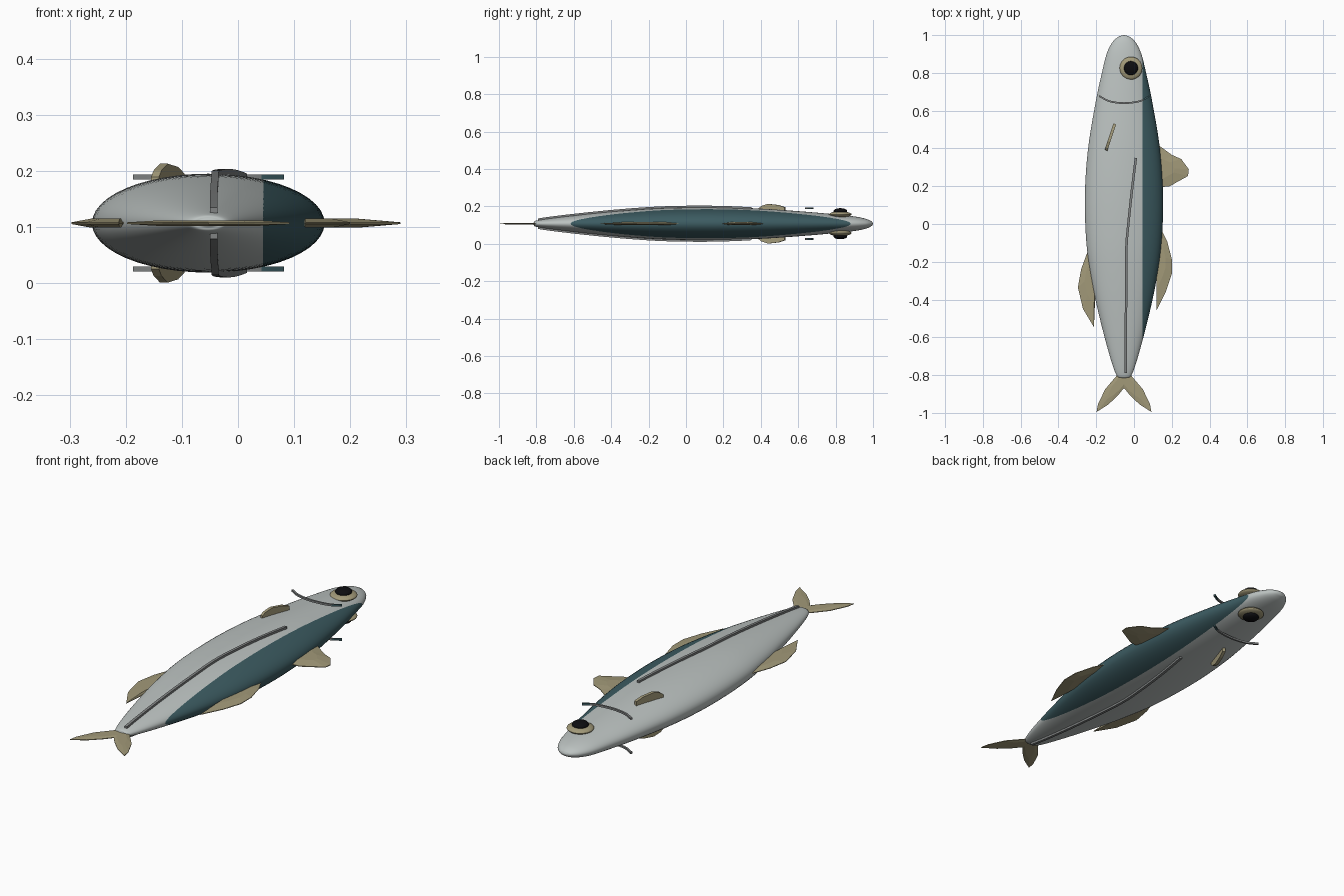
import bpy, bmesh, math
from mathutils import Vector

if "Cube" in bpy.data.objects:
    bpy.data.objects.remove(bpy.data.objects["Cube"])

CX, CZ, FLAT, BACK_X = -0.053, 0.107, 0.425, 0.045


def material(name, rgb):
    m = bpy.data.materials.new(name)
    m.use_nodes = True
    m.diffuse_color = (*rgb, 1)
    m.node_tree.nodes["Principled BSDF"].inputs["Base Color"].default_value = (*rgb, 1)
    return m


SILVER = material("silver skin", (0.50, 0.54, 0.53))
TEAL = material("teal back", (0.045, 0.105, 0.12))
OLIVE = material("olive fin", (0.36, 0.32, 0.19))
GREY = material("grey line", (0.22, 0.23, 0.23))
BLACK = material("black pupil", (0.004, 0.004, 0.005))


def finish(bm, name, mats, smooth=True):
    bmesh.ops.recalc_face_normals(bm, faces=bm.faces[:])
    mesh = bpy.data.meshes.new(name)
    bm.to_mesh(mesh)
    bm.free()
    for m in mats:
        mesh.materials.append(m)
    ob = bpy.data.objects.new(name, mesh)
    bpy.context.collection.objects.link(ob)
    if smooth:
        bpy.ops.object.select_all(action='DESELECT')
        ob.select_set(True)
        bpy.context.view_layer.objects.active = ob
        bpy.ops.object.shade_smooth_by_angle(angle=math.radians(40))
    return ob


def spline(points, steps):
    """Smooth path through the points."""
    p = [Vector(q) for q in points]
    p = [2 * p[0] - p[1]] + p + [2 * p[-1] - p[-2]]
    out = []
    for a, b, c, d in zip(p, p[1:], p[2:], p[3:]):
        for i in range(steps):
            t = i / steps
            out.append(0.5 * (2 * b + (c - a) * t + (2 * a - 5 * b + 4 * c - d) * t * t
                              + (3 * b - a - 3 * c + d) * t ** 3))
    return out + [p[-2]]


# Body profile: position along the length, half depth
PROFILE = spline([(-0.815, 0.015), (-0.8, 0.04), (-0.7, 0.075), (-0.5, 0.128), (-0.3, 0.171),
                  (-0.1, 0.199), (0.15, 0.207), (0.4, 0.19), (0.65, 0.149), (0.8, 0.117),
                  (0.9, 0.092), (0.96, 0.063), (0.99, 0.032), (0.998, 0.012)], 6)


def half_depth(y):
    for a, b in zip(PROFILE, PROFILE[1:]):
        if a.x <= y <= b.x:
            return a.y + (b.y - a.y) * (y - a.x) / (b.x - a.x)
    return 0.01


def skin_height(x, y):
    r = half_depth(y)
    return FLAT * math.sqrt(max(r * r - (x - CX) ** 2, 0))


def bridge(bm, a, b):
    n = len(a)
    for i in range(n):
        bm.faces.new((a[i], a[(i + 1) % n], b[(i + 1) % n], b[i]))


# Body, with the back cut off as a second colour
bm = bmesh.new()
rings = []
for y, r in PROFILE:
    angles = [math.tau * i / 48 for i in range(48)]
    rings.append([bm.verts.new((CX + r * math.cos(a), y, CZ + r * FLAT * math.sin(a))) for a in angles])
for a, b in zip(rings, rings[1:]):
    bridge(bm, a, b)
for ring, tip in ((rings[0], -0.82), (rings[-1], 1.0)):
    end = bm.verts.new((CX, tip, CZ))
    for i in range(48):
        bm.faces.new((ring[i], ring[(i + 1) % 48], end))
bmesh.ops.bisect_plane(bm, geom=bm.verts[:] + bm.edges[:] + bm.faces[:],
                       plane_co=(BACK_X, 0, 0), plane_no=(1, 0, 0))
for f in bm.faces:
    f.material_index = int(f.calc_center_median().x > BACK_X)
finish(bm, "body", [SILVER, TEAL])


# Flat fins: thick in the middle, thin at the rim
def fin(name, outline, root, thick=0.008):
    bm = bmesh.new()
    root = Vector(root)
    rim = [Vector(p) for p in outline]
    layers = []
    for scale, z in ((1, 0.0015), (0.6, thick), (0.6, -thick), (1, -0.0015)):
        layers.append([bm.verts.new((*root.lerp(p, scale), CZ + z)) for p in rim])
    for a, b in zip(layers, layers[1:] + layers[:1]):
        if a is not layers[1]:
            bridge(bm, a, b)
    bm.faces.new(layers[1])
    bm.faces.new(layers[2])
    finish(bm, name, [OLIVE], False)


fin("first_dorsal_fin", [(0.1, 0.43), (0.14, 0.41), (0.2, 0.366), (0.25, 0.344), (0.29, 0.29),
                         (0.286, 0.254), (0.228, 0.222), (0.19, 0.2), (0.1, 0.19)], (0.1, 0.3))
fin("second_dorsal_fin", [(0.1, 0), (0.14, -0.02), (0.175, -0.09), (0.2, -0.185), (0.2, -0.265),
                          (0.17, -0.355), (0.12, -0.456), (0.118, -0.29), (0.08, -0.28)], (0.12, -0.17))
fin("anal_fin", [(-0.2, -0.11), (-0.24, -0.13), (-0.28, -0.24), (-0.297, -0.335), (-0.27, -0.45),
                 (-0.212, -0.546), (-0.206, -0.4), (-0.18, -0.38)], (-0.21, -0.26))
for side, label in ((-1, "lower"), (1, "upper")):
    lobe = [(0, -0.79), (0.036, -0.8), (0.1, -0.875), (0.138, -0.955), (0.145, -0.995),
            (0.082, -0.955), (0.03, -0.905), (0, -0.868)]
    fin(label + "_tail_lobe", [(CX + side * x, y) for x, y in lobe], (CX, -0.82), 0.005)


def tube(name, points, radius, mats):
    """Thin square-section strip along a path."""
    bm = bmesh.new()
    loops = []
    for i, p in enumerate(points):
        along = points[min(i + 1, len(points) - 1)] - points[max(i - 1, 0)]
        across = along.cross(Vector((0, 0, 1))).normalized() * radius
        up = Vector((0, 0, radius))
        loops.append([bm.verts.new(p + q) for q in (across + up, up - across, -across - up, across - up)])
    for a, b in zip(loops, loops[1:]):
        bridge(bm, a, b)
    bm.faces.new(loops[0])
    bm.faces.new(loops[-1])
    for f in bm.faces:
        f.material_index = int(len(mats) > 1 and f.calc_center_median().x > BACK_X)
    finish(bm, name, mats)


# Parts repeated on both flanks
for side, label in ((1, "left"), (-1, "right")):
    # Lateral line hugging the skin
    path = spline([(0.01, 0.35), (-0.012, 0.17), (-0.03, 0), (-0.04, -0.12), (-0.041, -0.3),
                   (-0.043, -0.55), (-0.043, -0.79)], 6)
    tube(label + "_lateral_line",
         [Vector((x, y, CZ + side * (skin_height(x, y) + 0.003))) for x, y in path], 0.0065, [GREY])

    # Gill arc
    arc = spline([(-0.185, 0.678), (-0.13, 0.65), (CX, 0.64), (0.03, 0.65), (0.08, 0.676)], 6)
    tube(label + "_gill_arc", [Vector((x, y, CZ + side * 0.082)) for x, y in arc], 0.0045, [GREY, TEAL])

    # Pectoral fin: upright leaf-shaped plate
    bm = bmesh.new()
    front, rear = Vector((-0.102, 0.53)), Vector((-0.148, 0.39))
    across = Vector((0.007, -0.0025))
    faces = []
    for s in (1, -1):
        leaf = ((0, 0.06), (0, 0.088), (0.25, 0.1), (0.65, 0.106), (0.9, 0.094), (1, 0.082), (1, 0.06))
        faces.append([bm.verts.new((*(front.lerp(rear, t) + across * s), CZ + side * h)) for t, h in leaf])
        bm.faces.new(faces[-1])
    bridge(bm, *faces)
    finish(bm, label + "_pectoral_fin", [OLIVE], False)

    # Eye: flattened olive dome with a black pupil
    for part, radius, height, z, mat in (("eye", 0.06, 0.016, 0.05, OLIVE), ("pupil", 0.037, 0.016, 0.067, BLACK)):
        bm = bmesh.new()
        bmesh.ops.create_uvsphere(bm, u_segments=32, v_segments=16, radius=1)
        bmesh.ops.scale(bm, vec=(radius, radius, height), verts=bm.verts[:])
        bmesh.ops.translate(bm, vec=(-0.016, 0.825, CZ + side * z), verts=bm.verts[:])
        finish(bm, label + "_" + part, [mat])
